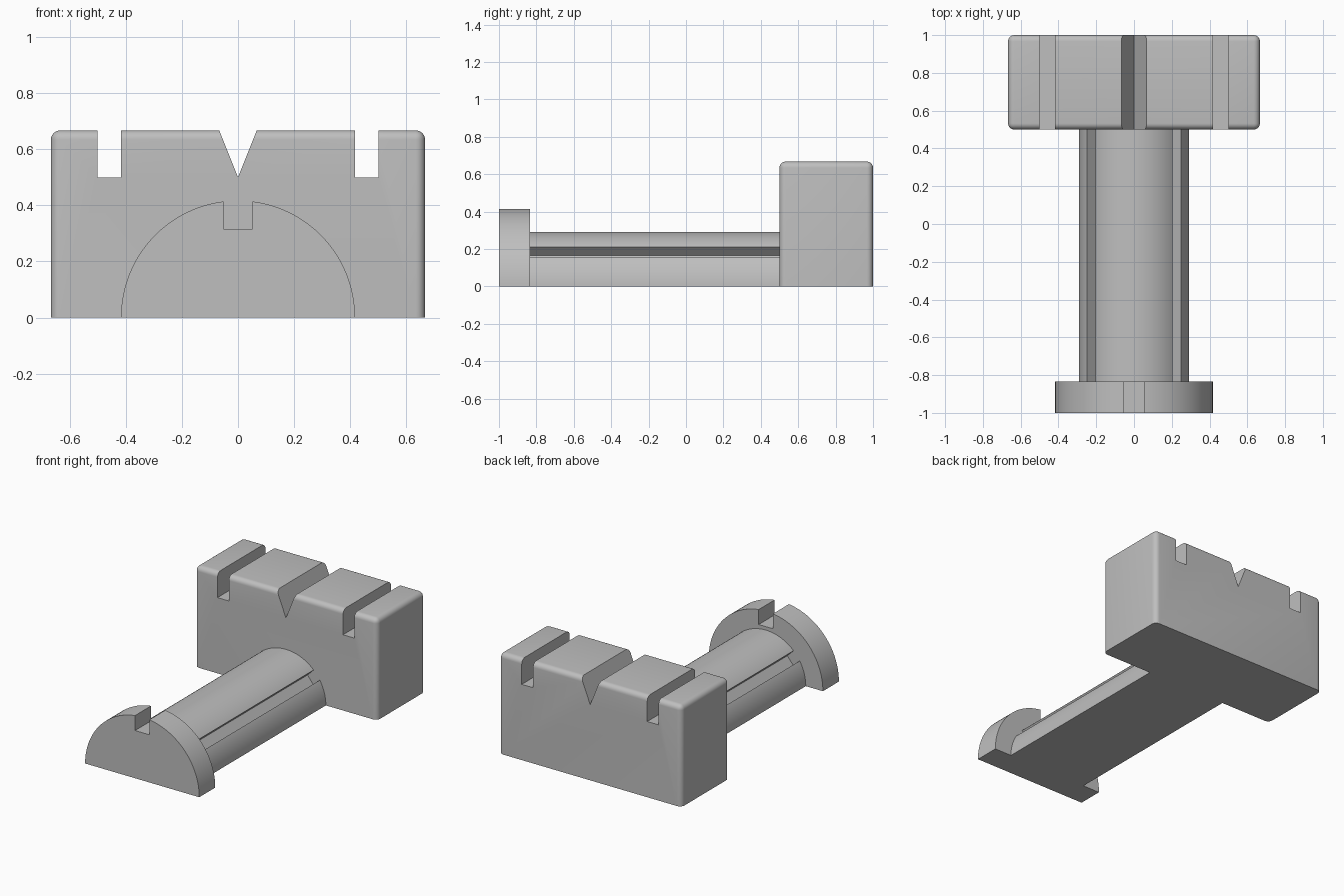
import bpy
import bmesh
from math import asin, cos, pi, radians, sin

cube = bpy.data.objects.get("Cube")
if cube:
    bpy.data.objects.remove(cube, do_unlink=True)

GREY = (0.52, 0.52, 0.52, 1)
grey = bpy.data.materials.new("plain grey")
grey.use_nodes = True
grey.diffuse_color = GREY
grey.node_tree.nodes["Principled BSDF"].inputs["Base Color"].default_value = GREY


def finish(name, bm):
    bmesh.ops.recalc_face_normals(bm, faces=bm.faces)
    mesh = bpy.data.meshes.new(name)
    bm.to_mesh(mesh)
    bm.free()
    obj = bpy.data.objects.new(name, mesh)
    bpy.context.collection.objects.link(obj)
    mesh.materials.append(grey)
    return obj


def prism(name, outline, y0, y1):
    """Extrude an (x, z) outline along y."""
    bm = bmesh.new()
    face = bm.faces.new([bm.verts.new((x, y0, z)) for x, z in outline])
    moved = bmesh.ops.extrude_face_region(bm, geom=[face])["geom"]
    verts = [v for v in moved if isinstance(v, bmesh.types.BMVert)]
    bmesh.ops.translate(bm, verts=verts, vec=(0, y1 - y0, 0))
    return finish(name, bm)


def arc(radius, a0, a1, steps):
    return [(radius * cos(a0 + (a1 - a0) * i / steps),
             radius * sin(a0 + (a1 - a0) * i / steps)) for i in range(steps + 1)]


def mirrored(half):
    """Complete a right-hand outline with its left-hand copy."""
    left = [(-x, z) for x, z in reversed(half)]
    return half + (left[1:] if abs(half[-1][0]) < 1e-6 else left)


def smooth(obj):
    bpy.ops.object.select_all(action="DESELECT")
    obj.select_set(True)
    bpy.context.view_layer.objects.active = obj
    bpy.ops.object.shade_smooth_by_angle(angle=radians(30))


# Half-round end flange with a square slot in its crown
R, SLOT = 0.417, 0.052
half = arc(R, 0, pi / 2 - asin(SLOT / R), 40) + [(SLOT, 0.315)]
flange = prism("end_flange", mirrored(half), -1, -0.833)

# Half-round shaft with a diagonal groove along each flank
r, depth = 0.292, 0.045
low, high = radians(32), radians(46)
half = arc(r, 0, low, 16)
for a in (low, high):
    half.append((r * cos(a) - depth, r * sin(a) - depth))
half += arc(r, high, pi / 2, 20)
shaft = prism("shaft", mirrored(half), -0.833, 0.5)

# Head block, rounded everywhere but on the underside
bm = bmesh.new()
bmesh.ops.create_cube(bm, size=1)
bmesh.ops.scale(bm, verts=bm.verts, vec=(1.333, 0.5, 0.667))
bmesh.ops.translate(bm, verts=bm.verts, vec=(0, 0.75, 0.3335))
edges = [e for e in bm.edges if max(v.co.z for v in e.verts) > 0.1]
bmesh.ops.bevel(bm, geom=edges, offset=0.033, segments=6, profile=0.5, affect="EDGES")
head = finish("head_block", bm)

# Two square slots and a central V notch cut through the top of the head
cuts = [[(0.417 * s, 0.5), (0.5 * s, 0.5), (0.5 * s, 0.8), (0.417 * s, 0.8)] for s in (1, -1)]
cuts.append([(0, 0.5), (0.12, 0.8), (-0.12, 0.8)])
bpy.context.view_layer.objects.active = head
for outline in cuts:
    cutter = prism("notch_cutter", outline, 0.4, 1.1)
    cutter.hide_render = True
    mod = head.modifiers.new("notch", "BOOLEAN")
    mod.operation = "DIFFERENCE"
    mod.solver = "EXACT"
    mod.object = cutter
    bpy.ops.object.modifier_apply(modifier=mod.name)
    bpy.data.objects.remove(cutter, do_unlink=True)

for part in (flange, shaft, head):
    smooth(part)
